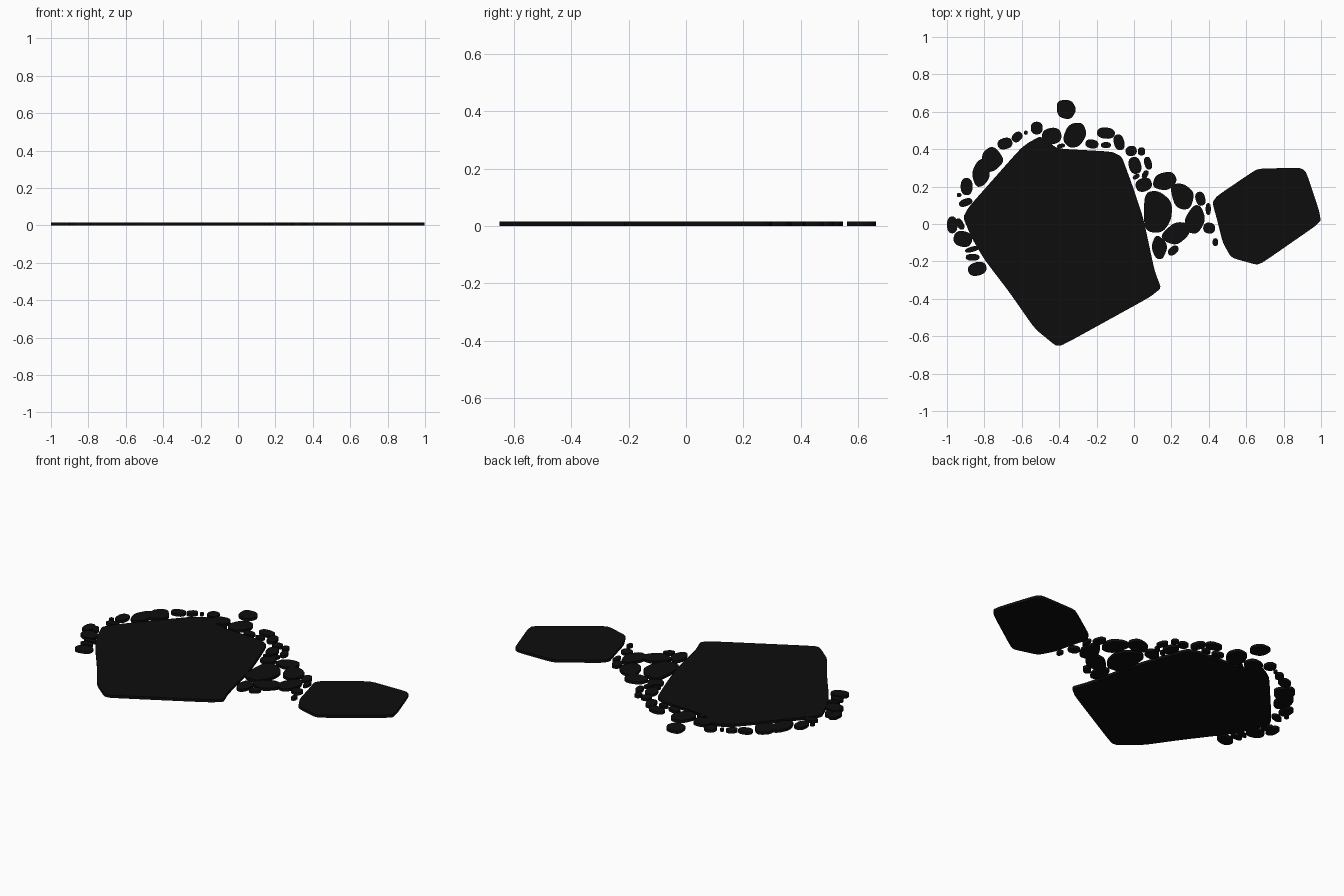
import bpy, bmesh
from math import sin, cos, tau, radians, copysign

THICK = 0.016
black = bpy.data.materials.new("black")
black.diffuse_color = (0.004, 0.004, 0.004, 1)


def rounded(pts, passes, cut):
    # cut corners repeatedly to round a polygon
    for _ in range(passes):
        out = []
        for (ax, ay), (bx, by) in zip(pts, pts[1:] + pts[:1]):
            dx, dy = bx - ax, by - ay
            out += [(ax + dx * cut, ay + dy * cut), (bx - dx * cut, by - dy * cut)]
        pts = out
    return pts


def blob(x, y, rx, ry, deg):
    # squarish oval pebble outline
    pts, a = [], radians(deg)
    for i in range(24):
        t = tau * i / 24
        u = rx * copysign(abs(cos(t)) ** 0.85, cos(t))
        v = ry * copysign(abs(sin(t)) ** 0.85, sin(t))
        pts.append((x + u * cos(a) - v * sin(a), y + u * sin(a) + v * cos(a)))
    return pts


def make_plates(name, outlines):
    # extrude flat outlines into thin plates
    bm = bmesh.new()
    for pts in outlines:
        f = bm.faces.new([bm.verts.new((x, y, 0)) for x, y in pts])
        ext = bmesh.ops.extrude_face_region(bm, geom=[f], use_keep_orig=True)
        up = [v for v in ext["geom"] if isinstance(v, bmesh.types.BMVert)]
        bmesh.ops.translate(bm, verts=up, vec=(0, 0, THICK))
    bmesh.ops.recalc_face_normals(bm, faces=bm.faces)
    me = bpy.data.meshes.new(name)
    bm.to_mesh(me)
    bm.free()
    me.materials.append(black)
    ob = bpy.data.objects.new(name, me)
    bpy.context.collection.objects.link(ob)


# large slab
big = [(-.92, .05), (-.61, .40), (-.565, .435), (-.50, .47), (-.41, .403), (-.12, .387),
       (-.065, .36), (-.01, .21), (.05, .03), (.11, -.25), (.15, -.355), (-.385, -.65),
       (-.42, -.65), (-.53, -.56), (-.67, -.36), (-.80, -.19), (-.87, -.07)]
make_plates("large_slab", [rounded(big, 3, 0.12)])

# small slab
small = [(.415, .13), (.65, .29), (.69, .297), (.89, .30), (.92, .28), (.99, .07), (1.0, .01),
         (.69, -.205), (.655, -.218), (.52, -.18), (.475, -.10), (.45, 0)]
make_plates("small_slab", [rounded(small, 3, 0.12)])

# medium stones with angular outlines
medium = [
    [(.06, .17), (.13, .18), (.205, .12), (.2, .02), (.15, -.05), (.06, -.04), (.05, .06)],
    [(.19, .21), (.26, .22), (.325, .17), (.305, .085), (.26, .075), (.215, .10)],
    [(.14, -.06), (.22, .015), (.305, 0), (.295, -.06), (.23, -.115), (.165, -.095)],
    [(.265, .02), (.32, .105), (.36, .095), (.385, .02), (.34, -.055), (.285, -.045)],
    [(.09, -.12), (.12, -.05), (.185, -.11), (.155, -.19), (.115, -.185)],
    [(.095, .195), (.115, .265), (.205, .285), (.235, .23), (.18, .175)],
    [(-.385, .45), (-.35, .535), (-.275, .545), (-.25, .48), (-.29, .415), (-.345, .405)],
    [(-.82, .37), (-.77, .415), (-.735, .405), (-.69, .34), (-.74, .285), (-.79, .275)],
    [(-.87, .27), (-.84, .335), (-.8, .355), (-.765, .26), (-.8, .205), (-.845, .195)],
    [(-.415, .66), (-.335, .665), (-.305, .61), (-.34, .555), (-.41, .575)]]
make_plates("medium_stones", [rounded(p, 3, 0.22) for p in medium])

# pebbles: x, y, half length, half width, turn
left = [(-.895, .20, .032, .046, 0), (-.935, .155, .012, .012, 0), (-.9, .115, .037, .02, 20),
        (-.93, 0, .018, .033, 30), (-.972, -.005, .028, .045, 0), (-.915, -.08, .05, .042, -15),
        (-.865, -.135, .04, .014, 15), (-.863, -.178, .037, .018, 0), (-.838, -.24, .05, .036, 15)]
top = [(-.69, .43, .04, .03, 15), (-.625, .465, .031, .024, 45), (-.578, .488, .01, .011, 0),
       (-.52, .513, .032, .034, 0), (-.44, .47, .052, .044, 10), (-.39, .418, .022, .011, 10),
       (-.15, .486, .048, .03, -5), (-.225, .428, .035, .024, -10), (-.15, .422, .027, .016, 0),
       (-.08, .437, .028, .043, 15)]
right = [(-.015, .39, .03, .027, 10), (.04, .388, .02, .022, 0), (.005, .313, .033, .046, 15),
         (.075, .325, .02, .035, 15), (.012, .253, .02, .012, 30), (.06, .265, .015, .024, -30),
         (.052, .21, .044, .036, 20), (.355, .135, .026, .038, 15), (.397, .08, .014, .032, 0),
         (.402, -.022, .032, .029, -10), (.435, -.097, .015, .021, 0), (.21, -.142, .032, .021, 40)]
for side, stones in (("left", left), ("top", top), ("right", right)):
    make_plates(side + "_pebbles", [blob(*s) for s in stones])
